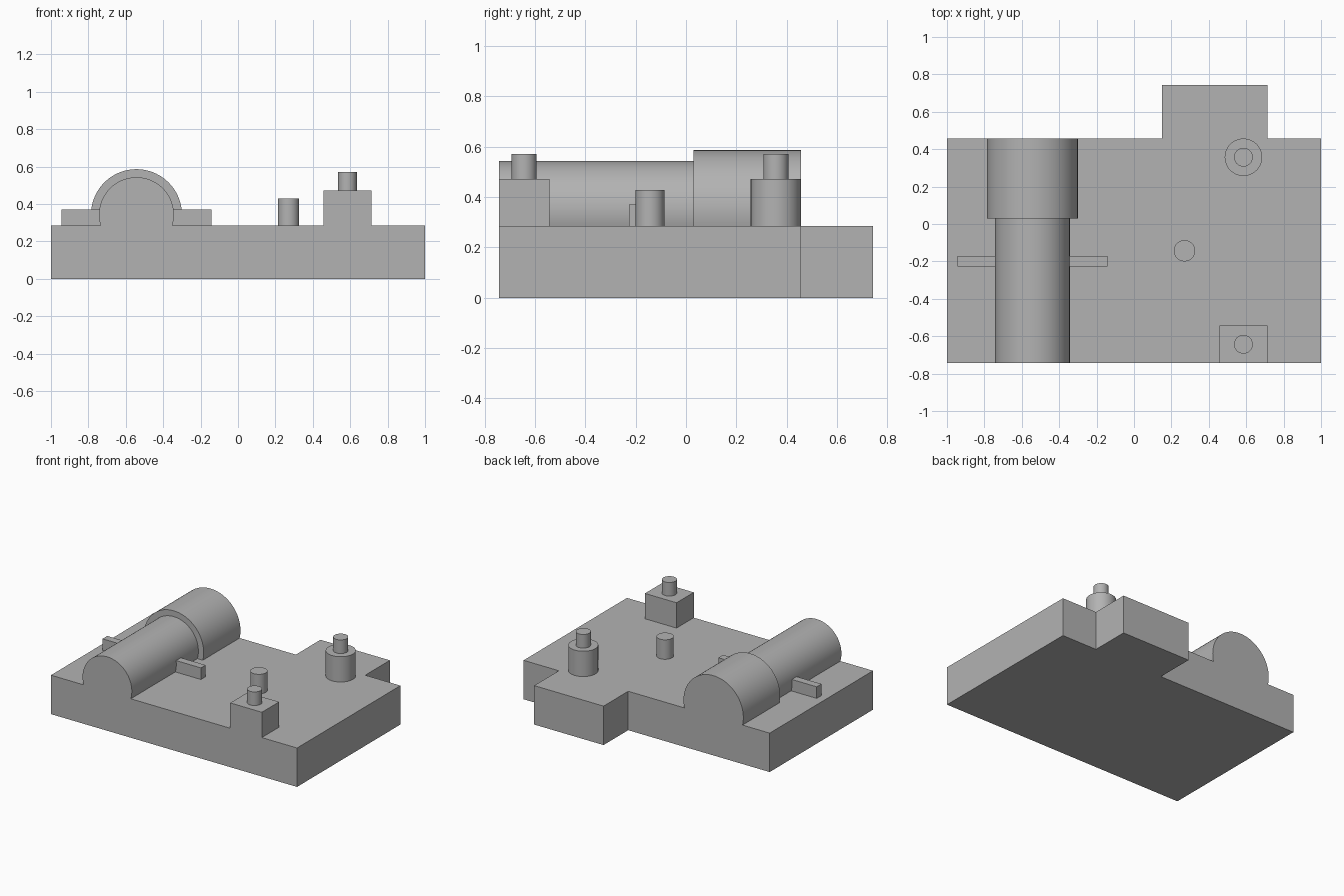
import bpy
import bmesh
from math import sin, cos, asin, pi, radians

if "Cube" in bpy.data.objects:
    bpy.data.objects.remove(bpy.data.objects["Cube"], do_unlink=True)

grey = bpy.data.materials.new("plain grey")
grey.use_nodes = True
grey.diffuse_color = (0.45, 0.45, 0.45, 1)
grey.node_tree.nodes["Principled BSDF"].inputs["Base Color"].default_value = grey.diffuse_color

BASE_TOP = 0.286
FRONT, BACK, TAB_BACK = -0.743, 0.457, 0.743


def prism(name, outline, start, end, axis="z"):
    """Extrude a 2D outline along z (outline in x, y) or y (outline in x, z)."""
    bm = bmesh.new()
    place = (lambda u, v, w: (u, v, w)) if axis == "z" else (lambda u, v, w: (u, w, v))
    low = [bm.verts.new(place(u, v, start)) for u, v in outline]
    high = [bm.verts.new(place(u, v, end)) for u, v in outline]
    bm.faces.new(low)
    bm.faces.new(high)
    for i in range(len(low)):
        j = (i + 1) % len(low)
        bm.faces.new((low[i], low[j], high[j], high[i]))
    bmesh.ops.recalc_face_normals(bm, faces=bm.faces)
    mesh = bpy.data.meshes.new(name)
    bm.to_mesh(mesh)
    bm.free()
    mesh.materials.append(grey)
    obj = bpy.data.objects.new(name, mesh)
    bpy.context.collection.objects.link(obj)
    bpy.ops.object.select_all(action="DESELECT")
    obj.select_set(True)
    bpy.context.view_layer.objects.active = obj
    bpy.ops.object.shade_smooth_by_angle(angle=radians(30))
    return obj


def rect(x0, x1, y0, y1):
    return [(x0, y0), (x1, y0), (x1, y1), (x0, y1)]


def circle(x, y, r, n=48):
    return [(x + r * cos(2 * pi * i / n), y + r * sin(2 * pi * i / n)) for i in range(n)]


def cut_circle(x, z, r, floor, n=64):
    """Circle with its lower part trimmed flat at the floor height."""
    a = asin((floor - z) / r)
    return [(x + r * cos(t), z + r * sin(t))
            for t in (a + (pi - 2 * a) * i / n for i in range(n + 1))]


# Base plate with rear tab
prism("base_plate", [(-1, FRONT), (1, FRONT), (1, BACK), (0.714, BACK), (0.714, TAB_BACK),
                     (0.15, TAB_BACK), (0.15, BACK), (-1, BACK)], 0, BASE_TOP)

# Stepped barrel lying along the plate
BARREL_X, BARREL_Z, STEP = -0.543, 0.343, 0.03
prism("barrel_front", cut_circle(BARREL_X, BARREL_Z, 0.2, BASE_TOP), FRONT, STEP, "y")
prism("barrel_rear", cut_circle(BARREL_X, BARREL_Z, 0.243, BASE_TOP), STEP, BACK, "y")

# Cross ribs either side of the barrel
for side, x0, x1 in (("right", -0.943, -0.72), ("left", -0.366, -0.143)):
    prism("cross_rib_" + side, rect(x0, x1, -0.226, -0.171), BASE_TOP, 0.371)

# Locating pins, on the plate, a round boss and a square block
POST_X, POST_TOP, PIN_TOP = 0.585, 0.472, 0.572
prism("centre_pin", circle(0.27, -0.143, 0.057), BASE_TOP, 0.429)
prism("round_boss", circle(POST_X, 0.357, 0.1), BASE_TOP, POST_TOP)
prism("square_block", rect(0.457, 0.714, FRONT, -0.543), BASE_TOP, POST_TOP)
for name, y in (("round_boss_pin", 0.357), ("square_block_pin", -0.643)):
    prism(name, circle(POST_X, y, 0.05), POST_TOP, PIN_TOP)
